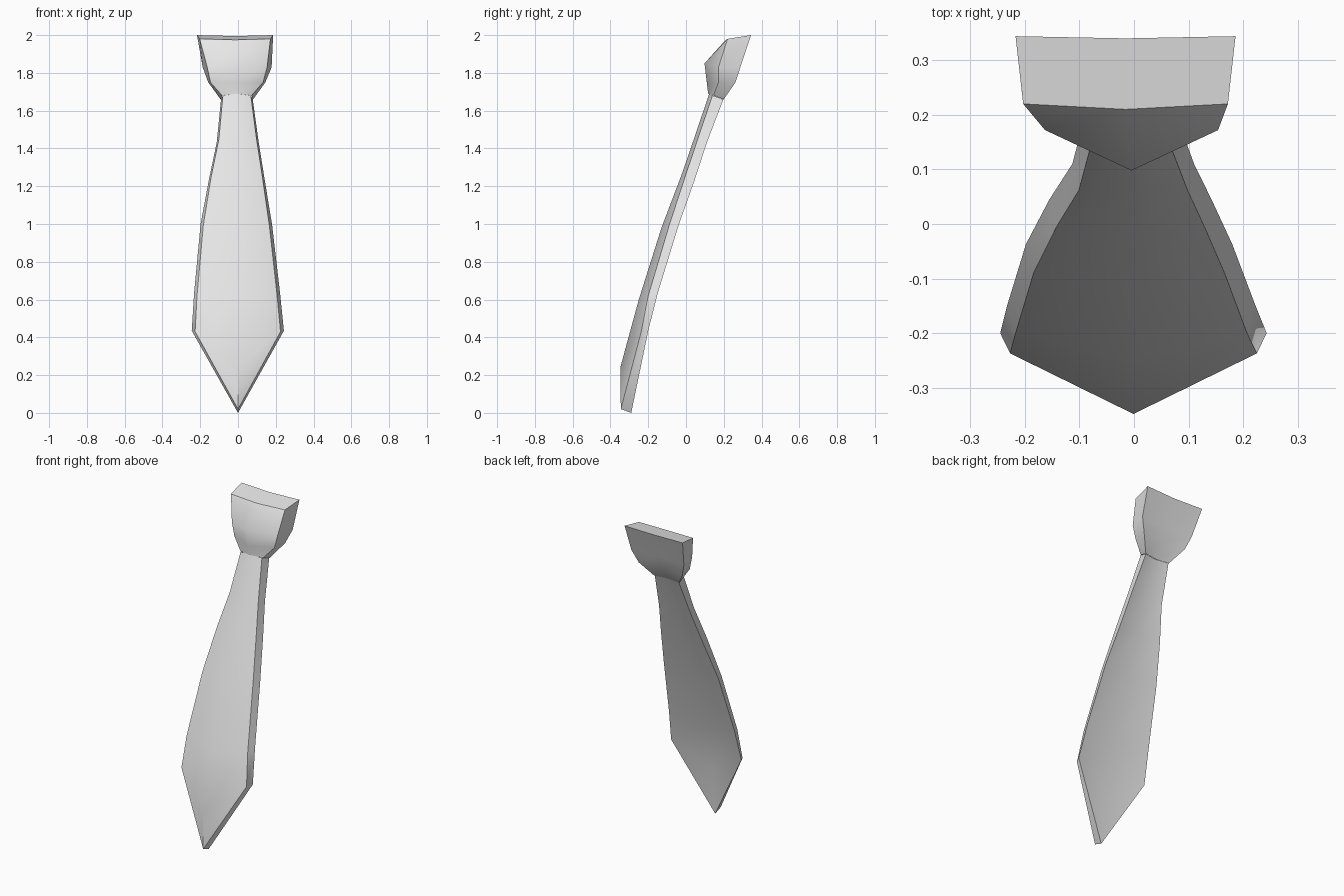
import bpy, bmesh

grey = bpy.data.materials.new("light_grey")
grey.diffuse_color = (0.8, 0.8, 0.8, 1)


def loft(name, rows, cap_top=False):
    """Skin six-point rings.
    Row: outer left x, outer right x, edge inset,
    front centre (y, z), front edge (y, z), back edge (y, z), back centre (y, z)."""
    bm = bmesh.new()
    rings = []
    for xl, xr, inset, fc, fe, be, bc in rows:
        mid = (xl + xr) / 2
        ring = [(xl + inset, *fe), (mid, *fc), (xr - inset, *fe),
                (xr, *be), (mid, *bc), (xl, *be)]
        rings.append([bm.verts.new(p) for p in ring])
    for a, b in zip(rings, rings[1:]):
        for i in range(6):
            j = (i + 1) % 6
            bm.faces.new((a[i], a[j], b[j], b[i]))
    if cap_top:
        r = rings[-1]
        bm.faces.new((r[0], r[1], r[4], r[5]))
        bm.faces.new((r[1], r[2], r[3], r[4]))
    bmesh.ops.remove_doubles(bm, verts=bm.verts, dist=0.0005)
    bmesh.ops.recalc_face_normals(bm, faces=bm.faces)
    mesh = bpy.data.meshes.new(name)
    bm.to_mesh(mesh)
    bm.free()
    mesh.materials.append(grey)
    obj = bpy.data.objects.new(name, mesh)
    bpy.context.collection.objects.link(obj)
    bpy.ops.object.select_all(action='DESELECT')
    obj.select_set(True)
    bpy.context.view_layer.objects.active = obj
    bpy.ops.object.shade_smooth_by_angle(angle=0.9)
    return obj


# Hanging blade, from the pointed tip up to the neck
loft("tie_blade", [
    (0.0, 0.0, 0.0, (-0.345, 0.02), (-0.345, 0.02), (-0.29, 0.0), (-0.29, 0.0)),
    (-0.245, 0.243, 0.018, (-0.348, 0.24), (-0.237, 0.43), (-0.2, 0.435), (-0.265, 0.28)),
    (-0.232, 0.222, 0.015, (-0.25, 0.6), (-0.2, 0.62), (-0.148, 0.64), (-0.18, 0.6)),
    (-0.198, 0.18, 0.014, (-0.13, 0.98), (-0.09, 0.99), (-0.037, 1.0), (-0.065, 0.99)),
    (-0.155, 0.142, 0.013, (-0.02, 1.27), (-0.005, 1.25), (0.045, 1.23), (0.025, 1.24)),
    (-0.113, 0.11, 0.012, (0.045, 1.46), (0.062, 1.45), (0.11, 1.43), (0.095, 1.44)),
    (-0.09, 0.078, 0.01, (0.123, 1.69), (0.14, 1.68), (0.198, 1.66), (0.185, 1.66)),
])

# Knot, flaring from the neck to a closed slanted top
loft("tie_knot", [
    (-0.092, 0.08, 0.008, (0.117, 1.69), (0.145, 1.68), (0.2, 1.66), (0.187, 1.66)),
    (-0.158, 0.145, 0.012, (0.11, 1.75), (0.172, 1.75), (0.262, 1.75), (0.245, 1.75)),
    (-0.187, 0.178, 0.024, (0.098, 1.85), (0.172, 1.83), (0.288, 1.83), (0.275, 1.83)),
    (-0.217, 0.186, 0.014, (0.21, 1.975), (0.22, 1.98), (0.344, 2.0), (0.34, 1.995)),
], cap_top=True)
